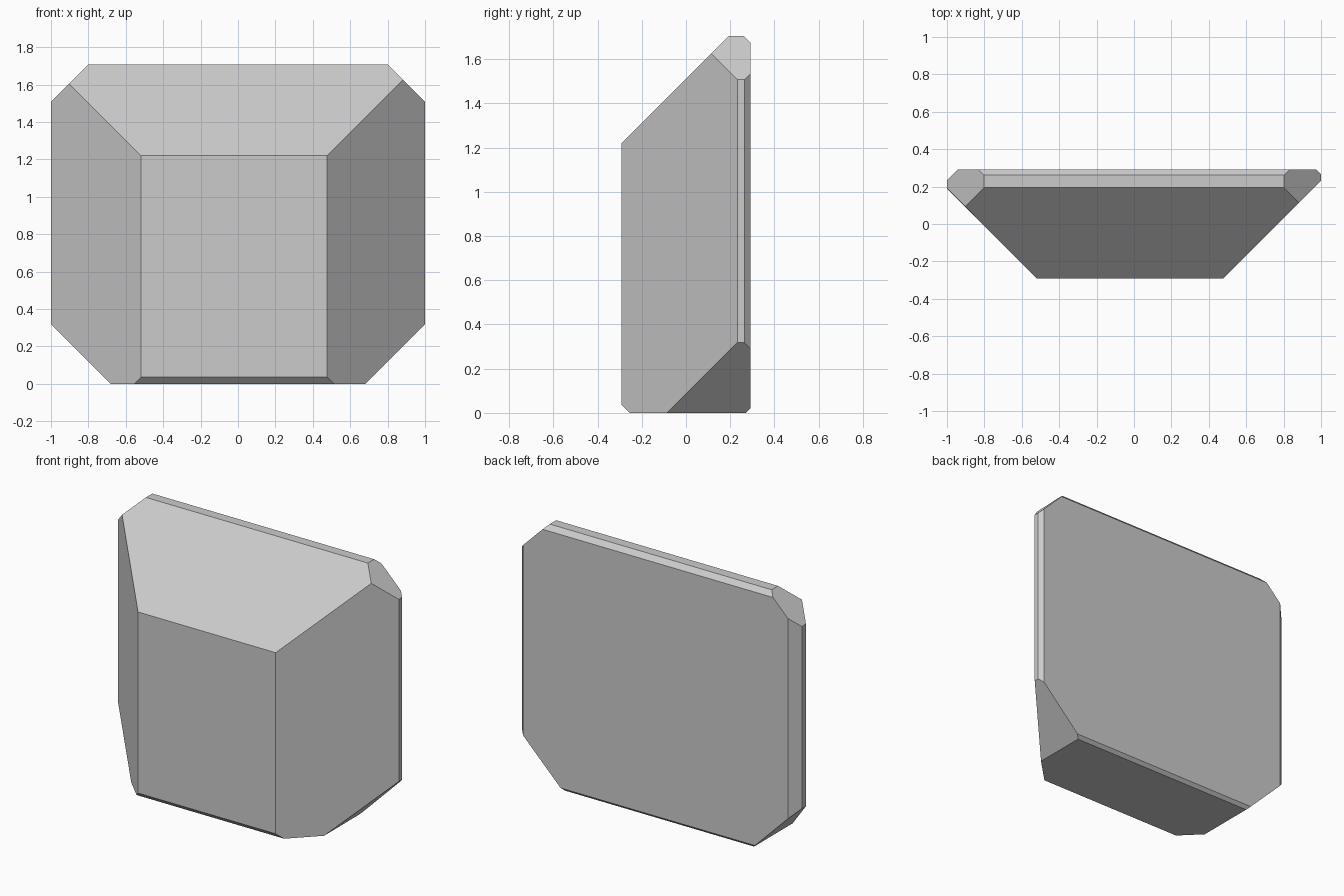
import bpy, bmesh
from mathutils import Vector

if "Cube" in bpy.data.objects:
    bpy.data.objects.remove(bpy.data.objects["Cube"])

# Starting block: full extents of the piece
W, D, H = 2.0, 0.583, 1.706
bm = bmesh.new()
bmesh.ops.create_cube(bm, size=1)
bmesh.ops.scale(bm, vec=(W, D, H), verts=bm.verts)
bmesh.ops.translate(bm, vec=(0, 0, H / 2), verts=bm.verts)

# 45-degree chamfer planes: (direction, limit), keeping direction . p <= limit
chamfers = [
    ((-1, -1, 0), 0.81), ((1, -1, 0), 0.768),    # front uprights
    ((-1, 1, 0), 1.2325), ((1, 1, 0), 1.265),    # back uprights
    ((-1, 0, 1), 2.508), ((1, 0, 1), 2.508),     # top corners
    ((-1, 0, -1), 0.682), ((1, 0, -1), 0.682),   # bottom corners
    ((0, -1, 1), 1.511), ((0, 1, 1), 1.967),     # top front and back
    ((0, -1, -1), 0.255), ((0, 1, -1), 0.271),   # bottom front and back
]


def chamfer(direction, limit):
    """Slice off everything beyond the plane and cap the cut."""
    n = Vector(direction)
    cut = bmesh.ops.bisect_plane(
        bm, geom=bm.verts[:] + bm.edges[:] + bm.faces[:], dist=1e-5,
        plane_co=n * (limit / n.length_squared), plane_no=n, clear_outer=True)
    edges = [e for e in cut["geom_cut"] if isinstance(e, bmesh.types.BMEdge)]
    bmesh.ops.contextual_create(bm, geom=edges)


for direction, limit in chamfers:
    chamfer(direction, limit)
bmesh.ops.recalc_face_normals(bm, faces=bm.faces)

# Chamfered block
mesh = bpy.data.meshes.new("chamfered_block")
bm.to_mesh(mesh)
bm.free()
block = bpy.data.objects.new("chamfered_block", mesh)
bpy.context.collection.objects.link(block)
